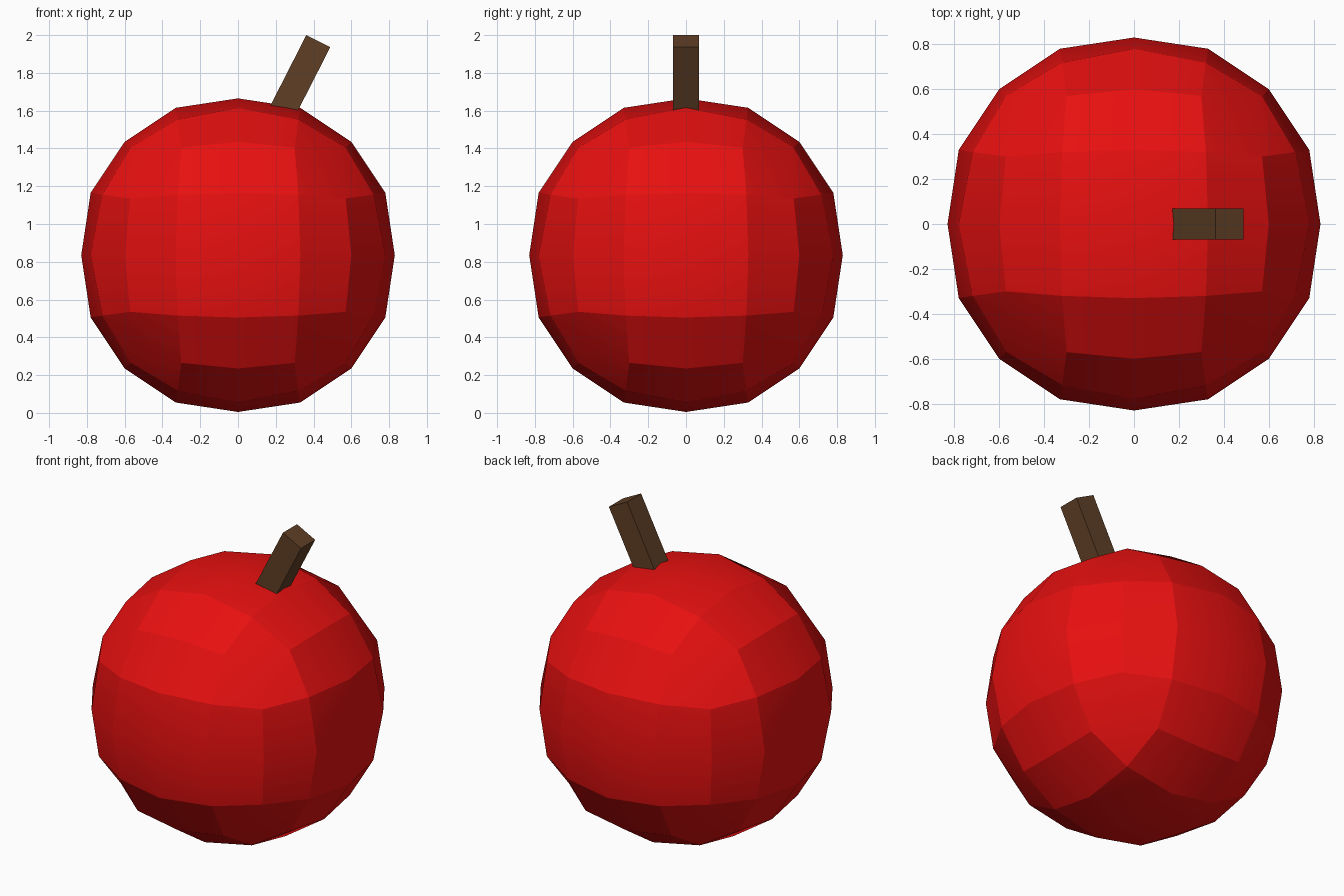
import bpy, bmesh
from math import radians, pi
from mathutils import Matrix, Vector

cube = bpy.data.objects.get("Cube")
if cube:
    bpy.data.objects.remove(cube, do_unlink=True)

CENTRE = Vector((0, 0, 0.835))


def material(name, rgb):
    m = bpy.data.materials.new(name)
    m.use_nodes = True
    colour = (*rgb, 1)
    m.diffuse_color = colour
    bsdf = next(n for n in m.node_tree.nodes if n.type == "BSDF_PRINCIPLED")
    bsdf.inputs["Base Color"].default_value = colour
    bsdf.inputs["Roughness"].default_value = 0.8
    return m


def make_object(name, bm, mat):
    mesh = bpy.data.meshes.new(name)
    bm.to_mesh(mesh)
    bm.free()
    mesh.materials.append(mat)
    obj = bpy.data.objects.new(name, mesh)
    bpy.context.scene.collection.objects.link(obj)
    return obj


red = material("apple red", (0.8, 0.005, 0.005))
brown = material("stem brown", (0.115, 0.05, 0.019))

# Rounded cube: one octant of a patch, (steps across, steps up) -> across, up, out
OCTANT = {
    (0, 0): (0, 0, 0.83),
    (1, 0): (0.33, 0, 0.78),
    (2, 0): (0.6, 0, 0.6),
    (1, 1): (0.32, 0.32, 0.718),
    (2, 1): (0.57, 0.30, 0.57),
    (2, 2): (0.48, 0.48, 0.48),
}


def patch_point(i, j):
    a, b = abs(i), abs(j)
    u, v, out = OCTANT[max(a, b), min(a, b)]
    if b > a:
        u, v = v, u
    return Vector((u if i >= 0 else -u, v if j >= 0 else -v, out))


# Apple body: six patches turned to the six directions and welded
bm = bmesh.new()
turns = [Matrix.Rotation(k * pi / 2, 3, "X") for k in range(4)]
turns += [Matrix.Rotation(s * pi / 2, 3, "Y") for s in (-1, 1)]
steps = range(-2, 3)
for turn in turns:
    grid = {(i, j): bm.verts.new(turn @ patch_point(i, j) + CENTRE)
            for i in steps for j in steps}
    for i in range(-2, 2):
        for j in range(-2, 2):
            bm.faces.new([grid[i, j], grid[i + 1, j],
                          grid[i + 1, j + 1], grid[i, j + 1]])
bmesh.ops.remove_doubles(bm, verts=bm.verts, dist=0.001)
bmesh.ops.recalc_face_normals(bm, faces=bm.faces)

# Smooth shading inside the flatter areas, sharp edges between them
for f in bm.faces:
    f.smooth = True
for e in bm.edges:
    e.smooth = e.calc_face_angle(0) < radians(21)
make_object("apple_body", bm, red)

# Stem: square bar leaning towards +x, its foot sunk in the body
bm = bmesh.new()
bmesh.ops.create_cube(bm, size=1)
length = 0.5
lean = Matrix.Rotation(radians(27), 4, "Y")
place = (Matrix.Translation((0.425, 0, 1.968)) @ lean
         @ Matrix.Translation((0, 0, -length / 2))
         @ Matrix.Diagonal((0.142, 0.14, length, 1)))
bmesh.ops.transform(bm, matrix=place, verts=bm.verts)
make_object("stem", bm, brown)
